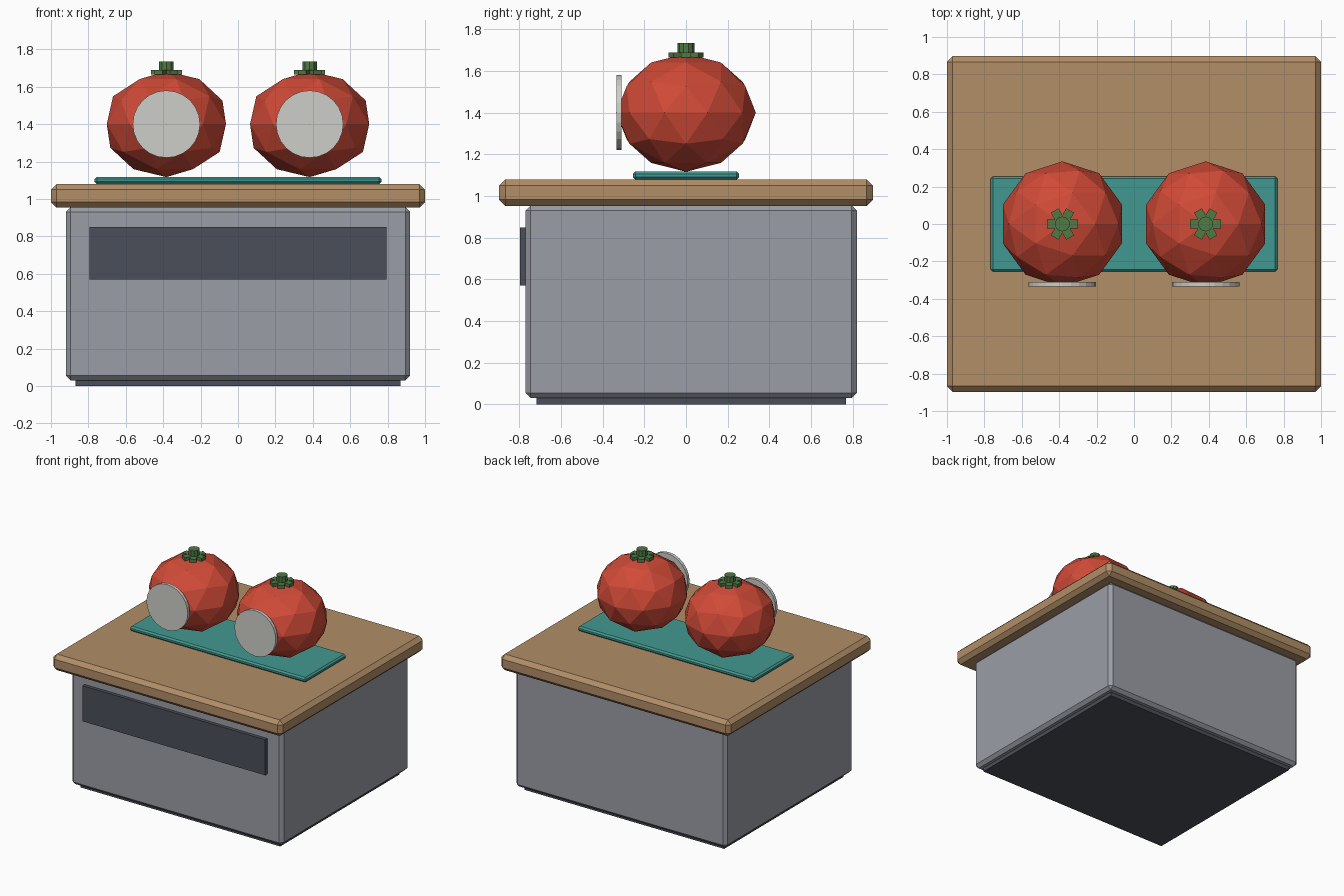
import bpy
import math

if "Cube" in bpy.data.objects:
    bpy.data.objects.remove(bpy.data.objects["Cube"])


def make_material(name, r, g, b):
    def lin(c):
        c /= 255
        return c / 12.92 if c <= 0.04045 else ((c + 0.055) / 1.055) ** 2.4
    mat = bpy.data.materials.new(name)
    mat.diffuse_color = (lin(r), lin(g), lin(b), 1)
    mat.use_nodes = True
    mat.node_tree.nodes["Principled BSDF"].inputs["Base Color"].default_value = mat.diffuse_color
    return mat


WOOD = make_material("wood", 178, 142, 103)
GREY = make_material("cabinet grey", 154, 157, 165)
DARK = make_material("dark slate", 75, 79, 89)
TEAL = make_material("teal", 66, 153, 145)
RED = make_material("tomato red", 208, 74, 55)
GREEN = make_material("leaf green", 80, 122, 68)
PALE = make_material("pale grey", 206, 206, 200)


def finish(name, mat):
    obj = bpy.context.object
    obj.name = name
    obj.data.materials.append(mat)
    return obj


def box(name, x, y, z, mat, chamfer=0, turn=0):
    """Box from (min, max) ranges, with an optional one-step chamfer."""
    centre = [(a + b) / 2 for a, b in (x, y, z)]
    bpy.ops.mesh.primitive_cube_add(size=1, location=centre)
    obj = finish(name, mat)
    obj.scale = [b - a for a, b in (x, y, z)]
    bpy.ops.object.transform_apply(location=False, rotation=False, scale=True)
    obj.rotation_euler.z = turn
    if chamfer:
        bevel = obj.modifiers.new("chamfer", 'BEVEL')
        bevel.width = chamfer
        bevel.segments = 1
    return obj


def cylinder(name, radius, depth, location, mat, sides, tilt=0):
    bpy.ops.mesh.primitive_cylinder_add(vertices=sides, radius=radius, depth=depth,
                                        location=location, rotation=(tilt, 0, 0))
    return finish(name, mat)


# Cabinet
box("plinth", (-0.87, 0.87), (-0.718, 0.768), (0, 0.05), DARK)
box("cabinet_body", (-0.92, 0.92), (-0.77, 0.82), (0.03, 0.955), GREY, 0.025)
box("front_panel", (-0.795, 0.795), (-0.797, -0.76), (0.57, 0.85), DARK)
box("countertop", (-1, 1), (-0.897, 0.897), (0.953, 1.08), WOOD, 0.03)
box("mat", (-0.767, 0.767), (-0.255, 0.255), (1.08, 1.118), TEAL, 0.012)

# Two tomatoes, each with a front disc, leaves and a stem
for side, x in (("left", -0.383), ("right", 0.383)):
    bpy.ops.mesh.primitive_ico_sphere_add(subdivisions=2, radius=0.335, location=(x, 0, 1.40))
    finish("tomato_" + side, RED).scale.z = 0.845
    cylinder("disc_" + side, 0.18, 0.025, (x, -0.322, 1.40), PALE, 24, math.pi / 2)
    for i in range(3):
        box(f"leaf_{side}_{i + 1}", (x - 0.083, x + 0.083), (-0.024, 0.024),
            (1.664, 1.689), GREEN, turn=i * math.pi / 3)
    cylinder("stem_" + side, 0.04, 0.075, (x, 0, 1.6975), GREEN, 10)
